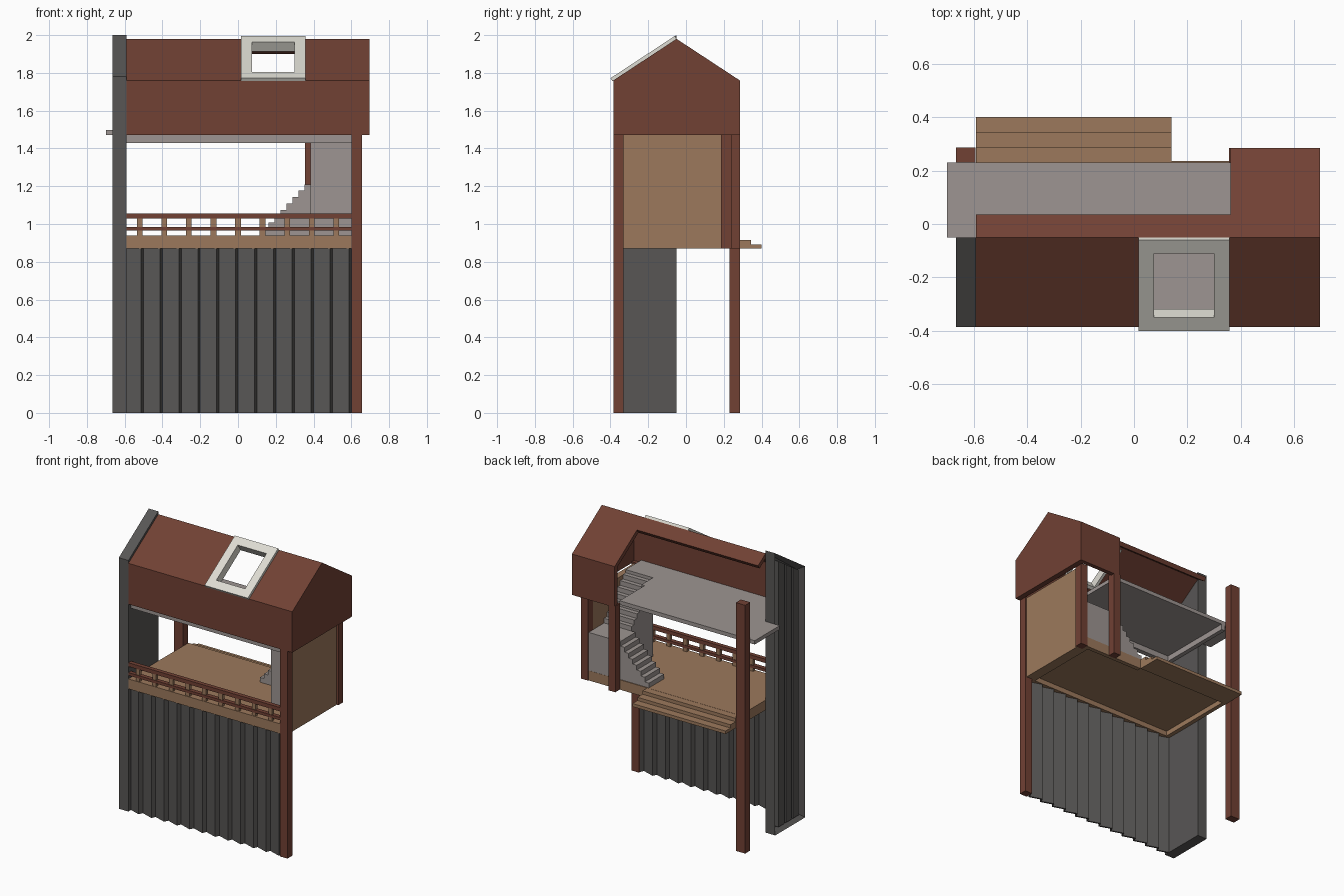
import bpy, bmesh, math

if "Cube" in bpy.data.objects:
    bpy.data.objects.remove(bpy.data.objects["Cube"])


def material(name, srgb):
    m = bpy.data.materials.new(name)
    m.diffuse_color = [((c / 255 + 0.055) / 1.055) ** 2.4 for c in srgb] + [1]
    m.use_nodes = True
    m.node_tree.nodes["Principled BSDF"].inputs["Base Color"].default_value = m.diffuse_color
    return m


RED = material("red brown timber", (113, 65, 52))
WOOD = material("light wood", (156, 121, 92))
DARK = material("dark grey cladding", (88, 86, 85))
GREY = material("warm grey concrete", (157, 149, 146))
PALE = material("pale window frame", (222, 220, 211))


def prism(bm, pts, axis, a, b):
    """Extrude a 2D outline along one axis from a to b."""
    def place(p, t):
        return {'x': (t, p[0], p[1]), 'y': (p[0], t, p[1]), 'z': (p[0], p[1], t)}[axis]
    lo = [bm.verts.new(place(p, a)) for p in pts]
    hi = [bm.verts.new(place(p, b)) for p in pts]
    n = len(pts)
    faces = [bm.faces.new(lo), bm.faces.new(hi)]
    for i in range(n):
        faces.append(bm.faces.new((lo[i], lo[(i + 1) % n], hi[(i + 1) % n], hi[i])))
    return faces


def box(bm, x0, x1, y0, y1, z0, z1):
    return prism(bm, [(x0, y0), (x1, y0), (x1, y1), (x0, y1)], 'z', z0, z1)


def finish(name, bm, mat):
    bmesh.ops.recalc_face_normals(bm, faces=bm.faces)
    me = bpy.data.meshes.new(name)
    bm.to_mesh(me)
    bm.free()
    me.materials.append(mat)
    ob = bpy.data.objects.new(name, me)
    bpy.context.collection.objects.link(ob)
    return ob


def boxes(name, mat, *dims):
    bm = bmesh.new()
    for d in dims:
        box(bm, *d)
    return finish(name, bm, mat)


# Roof line: ridge at y = RIDGE, front and back slopes mirrored
RIDGE, TOP, EAVE, HALF = -0.05, 1.98, 1.76, 0.335
PITCH = math.atan2(TOP - EAVE, HALF)


def slope_slab(bm, x0, x1, d0, d1, low, high, side):
    """Slab lying on a slope, d = horizontal distance from the ridge."""
    def pt(d, h):
        return (RIDGE + side * (d + h * math.sin(PITCH)),
                TOP - d * math.tan(PITCH) + h * math.cos(PITCH))
    prism(bm, [pt(d0, low), pt(d1, low), pt(d1, high), pt(d0, high)], 'x', x0, x1)


def slope_ring(bm, outer, hole, low, high):
    """Rectangular ring on the front slope, made of four slabs."""
    x0, x1, d0, d1 = outer
    hx0, hx1, hd0, hd1 = hole
    slope_slab(bm, x0, hx0, d0, d1, low, high, -1)
    slope_slab(bm, hx1, x1, d0, d1, low, high, -1)
    slope_slab(bm, hx0, hx1, d0, hd0, low, high, -1)
    slope_slab(bm, hx0, hx1, hd1, d1, low, high, -1)


# Roof slopes
window = (0.075, 0.30, 0.05, 0.29)
cut = (0.055, 0.32, 0.03, 0.31)
bm = bmesh.new()
slope_ring(bm, (-0.59, 0.695, 0, HALF), cut, -0.03, 0)
finish("front_roof_slope", bm, RED)
bm = bmesh.new()
slope_slab(bm, -0.59, 0.36, 0, 0.085, -0.03, 0, 1)
slope_slab(bm, 0.36, 0.695, 0, HALF, -0.03, 0, 1)
finish("back_roof_slope", bm, RED)

# Upper walls and right gable
boxes("upper_walls", RED, (-0.59, 0.695, -0.385, -0.355, 1.47, EAVE),
      (0.36, 0.695, 0.255, 0.285, 1.47, EAVE))
bm = bmesh.new()
prism(bm, [(-0.385, 1.47), (0.285, 1.47), (0.285, EAVE), (RIDGE, TOP), (-0.385, EAVE)], 'x', 0.657, 0.695)
finish("right_gable", bm, RED)

# Skylight frame and its lining
bm = bmesh.new()
slope_ring(bm, (0.017, 0.357, 0, 0.34), window, 0, 0.018)
slope_ring(bm, cut, window, -0.04, 0.002)
finish("skylight_frame", bm, PALE)

# Left end wall with recessed outer panel
bm = bmesh.new()
faces = prism(bm, [(-0.385, 0), (RIDGE, 0), (RIDGE, 2.0), (-0.385, 1.78)], 'x', -0.665, -0.59)
bmesh.ops.recalc_face_normals(bm, faces=bm.faces)
outer = faces[0]
bmesh.ops.inset_region(bm, faces=[outer], thickness=0.04)
bmesh.ops.translate(bm, verts=outer.verts, vec=(0.04, 0, 0))
finish("left_end_wall", bm, DARK)

# Slats inside the recess
bm = bmesh.new()
for i in range(3):
    y0 = -0.33 + i * 0.079
    y1 = y0 + 0.066
    top = [2.0 + (y - RIDGE) * math.tan(PITCH) - 0.045 for y in (y0, y1)]
    prism(bm, [(y0, 0.035), (y1, 0.035), (y1, top[1]), (y0, top[0])], 'x', -0.653, -0.62)
finish("left_wall_slats", bm, DARK)

# Sawtooth cladding below the deck
bm = bmesh.new()
N, X0, W = 12, -0.60, 0.1
front = []
for i in range(N):
    x = X0 + i * W
    front += [(x, -0.352), (x + W - 0.013, -0.381)]
front.append((X0 + N * W, -0.352))
back = [(x, y + 0.012) for x, y in reversed(front)]
prism(bm, front + back, 'z', 0, 0.87)
finish("front_cladding", bm, DARK)

# Posts
P = 0.055
boxes("front_right_post", RED, (0.60, 0.657, -0.385, -0.385 + P, 0, 1.48))
boxes("back_left_post", RED, (-0.665, -0.592, 0.23, 0.287, 0, 1.76))
boxes("back_right_post", RED, (0.60, 0.657, 0.185, 0.24, 0.87, 1.48))
boxes("stair_post", RED, (0.355, 0.41, 0.23, 0.285, 0.87, 1.48))

# Deck boards on edge beams, wide back steps and right side wall
boxes("deck", WOOD, (-0.59, 0.60, -0.385, 0.235, 0.905, 0.94))
boxes("deck_beams", WOOD, (-0.59, 0.60, -0.385, -0.335, 0.87, 0.906),
      (-0.59, -0.56, -0.335, 0.235, 0.87, 0.906), (0.57, 0.60, -0.335, 0.235, 0.87, 0.906),
      (0.14, 0.57, 0.205, 0.235, 0.87, 0.906))
boxes("deck_steps", WOOD, (-0.59, 0.14, 0.235, 0.287, 0.87, 0.939),
      (-0.59, 0.14, 0.287, 0.344, 0.87, 0.915), (-0.59, 0.14, 0.344, 0.40, 0.87, 0.892))
boxes("right_side_wall", WOOD, (0.60, 0.645, -0.33, 0.185, 0.87, 1.47))

# Front railing
boxes("railing_rails", RED, (-0.59, 0.60, -0.385, -0.355, 1.028, 1.055),
      (-0.59, 0.60, -0.385, -0.355, 0.965, 0.985))
boxes("railing_balusters", WOOD,
      *[(-0.535 + i * 0.13, -0.505 + i * 0.13, -0.381, -0.359, 0.94, 1.03) for i in range(9)])

# Upper floor boards with edge beams; the boards overhang on the left
boxes("upper_floor", GREY, (-0.70, 0.36, RIDGE, 0.23, 1.47, 1.497),
      (-0.59, 0.385, -0.355, RIDGE, 1.47, 1.497), (0.385, 0.60, -0.355, -0.18, 1.47, 1.497))
boxes("floor_beams", GREY, (-0.59, 0.60, -0.355, -0.32, 1.43, 1.471),
      (-0.59, -0.56, -0.32, 0.23, 1.43, 1.471))


def flight(name, n, start, end, z0, z1, base, axis, a, b):
    """Solid flight of n steps as one stepped profile."""
    run, rise = (end - start) / n, (z1 - z0) / n
    pts = [(start, base)]
    for i in range(n):
        pts += [(start + i * run, z0 + (i + 1) * rise), (start + (i + 1) * run, z0 + (i + 1) * rise)]
    pts.append((end, base))
    bm = bmesh.new()
    prism(bm, pts, axis, a, b)
    finish(name, bm, GREY)


# Stairs: lower flight, landing, upper flight toward the front
flight("lower_stairs", 8, 0.13, 0.385, 0.94, 1.21, 0.935, 'y', 0.06, 0.23)
boxes("stair_landing", GREY, (0.385, 0.60, 0.06, 0.234, 0.935, 1.21))
flight("upper_stairs", 8, 0.06, -0.18, 1.21, 1.475, 0.935, 'x', 0.385, 0.60)
